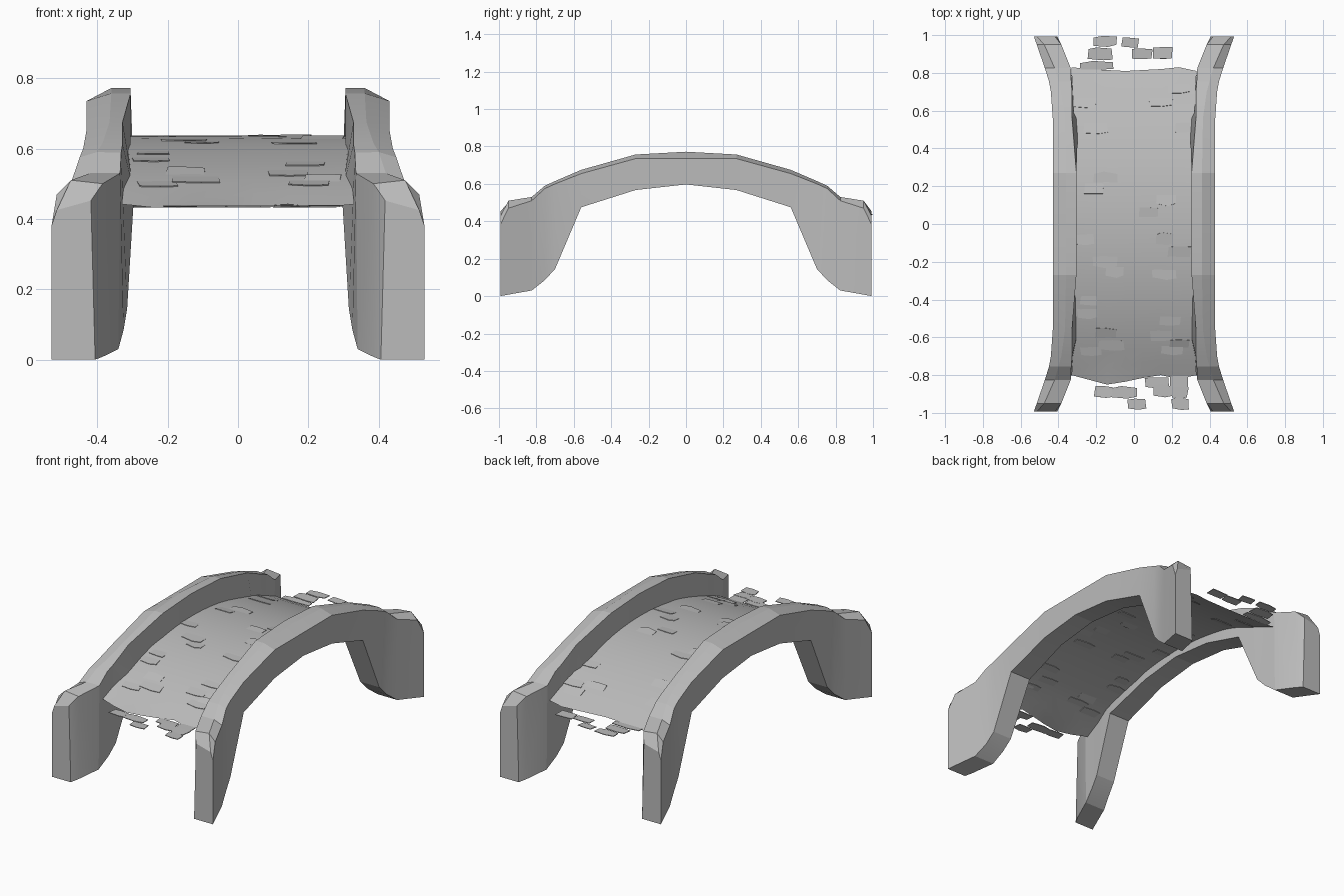
import bpy, bmesh, math, random
from mathutils import Matrix, Vector

random.seed(4)
if "Cube" in bpy.data.objects:
    bpy.data.objects.remove(bpy.data.objects["Cube"], do_unlink=True)

stone = bpy.data.materials.new("stone grey")
stone.use_nodes = True
GREY = (0.5, 0.5, 0.5, 1)
stone.diffuse_color = GREY
stone.node_tree.nodes["Principled BSDF"].inputs["Base Color"].default_value = GREY


def finish(name, bm, smooth=None):
    mesh = bpy.data.meshes.new(name)
    bm.to_mesh(mesh)
    bm.free()
    mesh.materials.append(stone)
    obj = bpy.data.objects.new(name, mesh)
    bpy.context.collection.objects.link(obj)
    if smooth:
        bpy.ops.object.select_all(action='DESELECT')
        obj.select_set(True)
        bpy.context.view_layer.objects.active = obj
        bpy.ops.object.shade_smooth_by_angle(angle=math.radians(smooth))
    return obj


# Wall stations from the crown to the foot:
# y, outer x, shoulder z, ridge x, ridge z, inner x, inner z, foot x, foot z
HALF = [
    (0.27, .43, .735, .36, .757, .305, .757, .305, .567),
    (0.56, .43, .655, .365, .675, .328, .675, .295, .475),
    (0.70, .44, .60, .385, .615, .328, .612, .315, .145),
    (0.755, .45, .575, .40, .59, .332, .588, .325, .085),
    (0.825, .472, .51, .42, .53, .335, .53, .34, .03),
    (0.95, .515, .47, .475, .51, .385, .50, .385, .008),
    (0.993, .53, .38, .515, .425, .418, .452, .406, 0),
]
CROWN = (0, .43, .735, .36, .772, .305, .772, .305, .597)
STATIONS = [(-s[0], *s[1:]) for s in reversed(HALF)] + [CROWN] + HALF


def wall(name, side):
    bm = bmesh.new()
    rings = []
    for y, xo, zs, xr, zr, xi, zi, xf, zf in STATIONS:
        section = [(xo, zf), (xo, zs), (xr, zr), (xi, zi), (xf, zf)]
        rings.append([bm.verts.new((side * x, y, z)) for x, z in section])
    for a, b in zip(rings, rings[1:]):
        for i in range(5):
            j = (i + 1) % 5
            bm.faces.new((a[i], a[j], b[j], b[i]))
    bm.faces.new(rings[0])
    bm.faces.new(rings[-1])
    bmesh.ops.recalc_face_normals(bm, faces=bm.faces)
    return finish(name, bm, 12)


wall("left_wall", 1)
wall("right_wall", -1)


# Arched deck with ragged ends
def deck_z(y):
    return .637 - .305 * y * y if abs(y) < .82 else .432


FRONT = [-.80, -.825, -.85, -.835, -.815, -.80, -.82, -.80]
BACK = [.83, .82, .815, .81, .815, .82, .83, .81]
ROWS = 20
bm = bmesh.new()
grid = []
for r in range(ROWS + 1):
    t = r / ROWS
    row = []
    for c, (f, b) in enumerate(zip(FRONT, BACK)):
        y = f + (b - f) * t
        half = .308 + .035 * y * y
        row.append(bm.verts.new((half * (2 * c / 7 - 1), y, deck_z(y))))
    grid.append(row)
for a, b in zip(grid, grid[1:]):
    for i in range(7):
        bm.faces.new((a[i], a[i + 1], b[i + 1], b[i]))
finish("deck", bm, 40)


# Paving stones: irregular six-sided plates
def paver(bm, x, y, w, d, z, pitch, thick):
    turn = Matrix.Translation((x, y, z)) @ Matrix.Rotation(pitch, 4, 'X')
    outline = []
    for u, v in [(-.5, -.4), (.1, -.5), (.5, -.4), (.5, .4), (-.1, .5), (-.5, .4)]:
        outline.append((u * w + random.uniform(-.006, .006), v * d + random.uniform(-.005, .005)))
    top, low = ([bm.verts.new(turn @ Vector((u, v, h))) for u, v in outline]
                for h in (thick / 2, -thick / 2))
    bm.faces.new(top)
    bm.faces.new(low[::-1])
    for i in range(6):
        j = (i + 1) % 6
        bm.faces.new((low[i], low[j], top[j], top[i]))


LAID = [(.24, .72), (.14, .65), (.28, .66), (-.2, .51), (.27, .51), (-.26, .64),
        (-.15, .24), (-.21, .19), (.08, .06), (.17, .13), (-.27, -.08),
        (-.15, -.2), (-.1, -.25), (.16, -.08), (.24, -.15), (.16, -.26),
        (-.24, -.4), (-.25, -.47), (.19, -.51), (-.15, -.58), (.14, -.59),
        (.24, -.64), (-.23, -.67), (-.12, -.64), (.2, -.66)]
bm = bmesh.new()
for x, y in LAID:
    tilt = math.atan(-.61 * y) + random.choice((-1, 1)) * random.uniform(.06, .12)
    paver(bm, x, y, random.uniform(.09, .13), .065, deck_z(y), tilt, .003)
finish("paving_stones", bm)

# Loose stones past both ends of the deck
LOOSE = [(-.15, .968, .12, .058), (-.02, .962, .09, .06), (-.18, .9, .13, .07),
         (.04, .9, .11, .06), (.155, .905, .1, .07), (-.2, .84, .18, .04),
         (-.16, -.89, .1, .07), (-.05, -.89, .13, .06), (.015, -.955, .09, .065),
         (.12, -.84, .12, .06), (.24, -.835, .1, .07), (.15, -.885, .1, .07),
         (.24, -.89, .09, .06), (.245, -.953, .09, .065)]
bm = bmesh.new()
for x, y, w, d in LOOSE:
    paver(bm, x, y, w, d, .436, random.uniform(-.05, .05), .004)
finish("loose_stones", bm)
